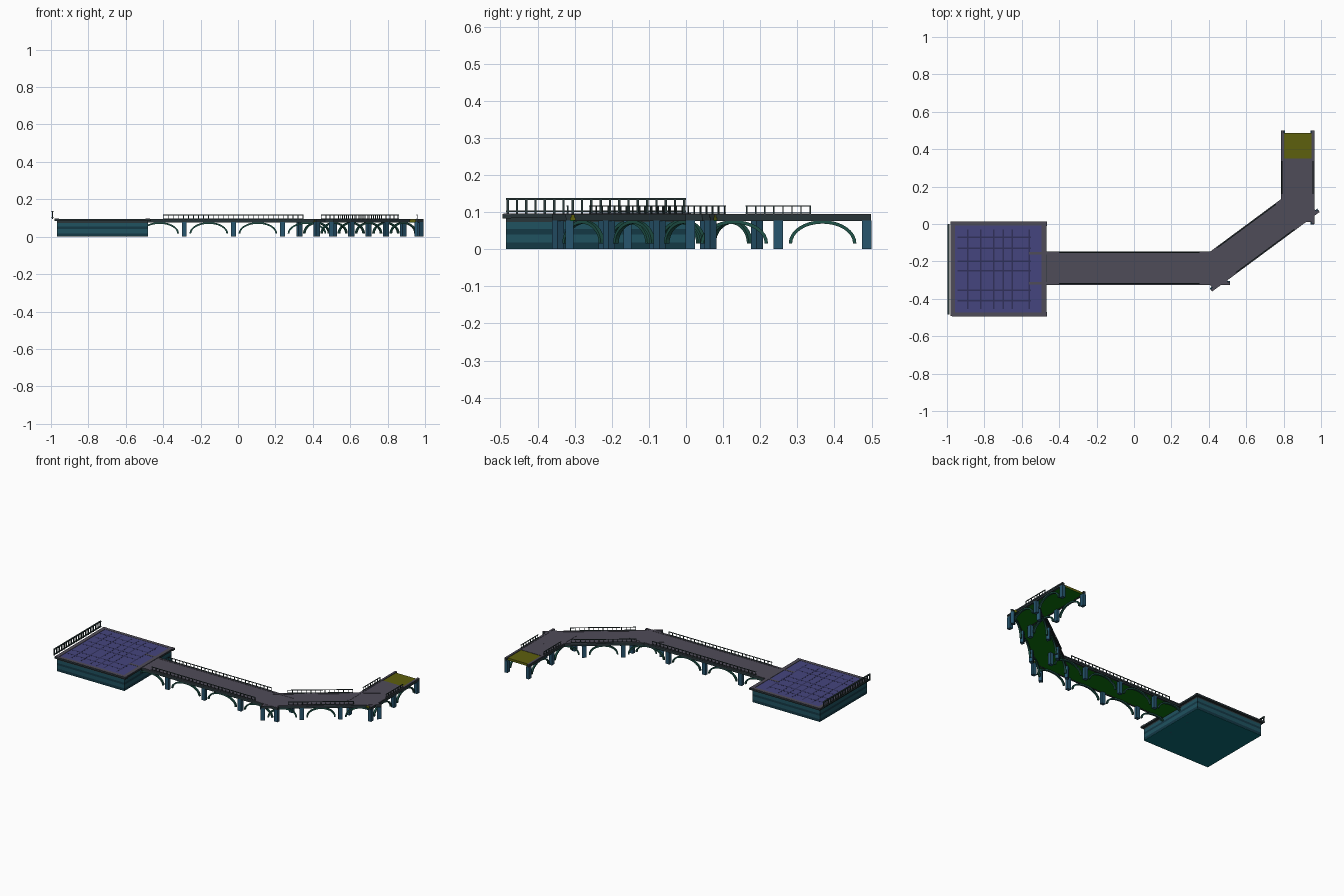
import bpy, bmesh
from math import radians, cos, sin, pi
from mathutils import Matrix

if "Cube" in bpy.data.objects:
    bpy.data.objects.remove(bpy.data.objects["Cube"])


def material(name, rgb):
    m = bpy.data.materials.new(name)
    m.diffuse_color = (*rgb, 1)
    m.use_nodes = True
    m.node_tree.nodes["Principled BSDF"].inputs["Base Color"].default_value = m.diffuse_color
    return m


STONE = material("blue_stone", (0.02, 0.09, 0.155))
BASE = material("teal_stone", (0.014, 0.085, 0.115))
BASE_DARK = material("dark_teal_stone", (0.007, 0.04, 0.06))
BOTTOM = material("teal_underside", (0.004, 0.15, 0.18))
ARCH = material("green_stone", (0.014, 0.085, 0.065))
SLAB = material("olive_slab", (0.11, 0.115, 0.004))
UNDER = material("green_underside", (0.004, 0.18, 0.004))
PAVING = material("grey_paving", (0.078, 0.072, 0.098))
TILE = material("blue_tile", (0.06, 0.06, 0.21))
JOINT = material("tile_joint", (0.03, 0.03, 0.10))
DARK = material("dark_trim", (0.022, 0.035, 0.04))
RAIL = material("dark_rail", (0.025, 0.045, 0.045))


def add_box(bm, x0, x1, y0, y1, z0, z1):
    size = Matrix.Diagonal((x1 - x0, y1 - y0, z1 - z0, 1))
    mid = Matrix.Translation(((x0 + x1) / 2, (y0 + y1) / 2, (z0 + z1) / 2))
    bmesh.ops.create_cube(bm, size=1, matrix=mid @ size)


def finish(name, bm, mat, matrix=Matrix()):
    bmesh.ops.recalc_face_normals(bm, faces=bm.faces)
    me = bpy.data.meshes.new(name)
    bm.to_mesh(me)
    bm.free()
    me.materials.append(mat)
    ob = bpy.data.objects.new(name, me)
    ob.matrix_world = matrix
    bpy.context.collection.objects.link(ob)
    return ob


def boxes(name, mat, items, matrix=Matrix()):
    bm = bmesh.new()
    for b in items:
        add_box(bm, *b)
    return finish(name, bm, mat, matrix)


def add_arch(bm, cx, cy, half, z0, z1, thick, depth, steps=16):
    # half-elliptical ring of rectangular section
    rings = []
    for i in range(steps + 1):
        a = pi * i / steps
        ring = []
        for r, d in ((0, -1), (0, 1), (thick, 1), (thick, -1)):
            ring.append(bm.verts.new((cx + (half - r) * cos(a), cy + d * depth / 2,
                                      z0 + (z1 - z0 - r) * sin(a))))
        rings.append(ring)
    for p, q in zip(rings, rings[1:]):
        for k in range(4):
            bm.faces.new((p[k], p[(k + 1) % 4], q[(k + 1) % 4], q[k]))
    bm.faces.new(rings[0])
    bm.faces.new(rings[-1])


def railing(half, y, z0, z1, t, spacing):
    # bottom rail, top rail and posts running along x
    n = round(2 * half / spacing)
    out = [(-half, half, y - t, y + t, z1 - t * 1.3, z1),
           (-half, half, y - t, y + t, z0, z0 + t)]
    for i in range(n + 1):
        x = -half + t + (2 * half - 2 * t) * i / n
        out.append((x - t * .7, x + t * .7, y - t * .7, y + t * .7, z0 - .004, z1))
    return out


def bridge(name, centre, angle, length, spans, pave_end=None):
    m = Matrix.Translation((*centre, 0)) @ Matrix.Rotation(radians(angle), 4, 'Z')
    h = length / 2
    off = 0.078
    step = length / spans
    end = h if pave_end is None else pave_end
    # deck: green underside, olive slab, grey paving
    boxes(name + "_underside", UNDER, [(-h, h, -.0775, .0775, .077, .079)], m)
    boxes(name + "_slab", SLAB, [(-h, h, -.078, .078, .0785, .092)], m)
    boxes(name + "_paving", PAVING, [(-h, end, -.076, .076, .0905, .094)], m)
    # dark edge beams with a grey cap
    beams, caps = [], []
    for s in (-1, 1):
        y = s * .081
        beams += [(-h - .012, h + .012, y - .006, y + .006, .076, .086),
                  (-h - .012, h + .012, y - .008, y + .008, .086, .0935)]
        caps.append((-h - .012, h + .012, y - .0075, y + .0065, .0925, .0955))
    boxes(name + "_edge_beams", DARK, beams, m)
    boxes(name + "_edge_caps", PAVING, caps, m)
    # piers on both sides
    piers = []
    for i in range(spans + 1):
        x = -h + step * i
        for s in (-1, 1):
            piers.append((x - .013, x + .013, s * off - .0105, s * off + .0105, 0, .078))
    boxes(name + "_piers", STONE, piers, m)
    # arches between piers
    bm = bmesh.new()
    for i in range(spans):
        for s in (-1, 1):
            add_arch(bm, -h + step * (i + .5), s * off, step / 2 - .028, .016, .078, .009, .012)
    finish(name + "_arches", bm, ARCH, m)
    # railings
    rails = []
    for s in (-1, 1):
        rails += railing(h - .15, s * .083, .0965, .118, .0025, .027)
    boxes(name + "_railings", RAIL, rails, m)


bridge("long_bridge", (-.025, -.236), 0, 1.05, 4)
bridge("diagonal_bridge", (.652, -.077), 36.5, .69, 3)
bridge("end_bridge", (.875, .249), 90, .476, 2, pave_end=.101)

# square platform with darker bands
X0, X1, Y0, Y1 = -.968, -.482, -.485, 0
boxes("platform_bottom", BOTTOM, [(X0, X1, Y0, Y1, 0, .002)])
for i, (z0, z1, mat) in enumerate(((.002, .018, BASE_DARK), (.018, .04, BASE), (.04, .054, BASE_DARK),
                                   (.054, .074, BASE), (.074, .084, DARK))):
    boxes(f"platform_base_{i}", mat, [(X0, X1, Y0, Y1, z0, z1)])
boxes("platform_floor", TILE, [(X0, X1, Y0, Y1, .084, .0945)])

# platform rim: dark beams with grey caps
rim, caps = [], []
for x in (X0, X1):
    rim.append((x - .013, x + .013, Y0 - .008, Y1 + .014, .084, .0945))
    caps.append((x - .012, x + .012, Y0 - .007, Y1 + .013, .093, .0965))
for y in (Y0 + .002, Y1 + .002):
    rim.append((X0 - .005, X1 + .016, y - .012, y + .012, .083, .0935))
    caps.append((X0 - .004, X1 + .015, y - .011, y + .011, .092, .0955))
boxes("platform_rim", DARK, rim)
boxes("platform_rim_caps", PAVING, caps)

# tile joints
joints = []
for x in (-.89, -.82, -.75, -.70, -.65, -.56):
    joints.append((x - .004, x + .004, -.455, -.03, .093, .0949))
for y in (-.41, -.355, -.25, -.20, -.13, -.07):
    joints.append((-.945, -.55, y - .004, y + .004, .093, .0949))
boxes("platform_tile_joints", JOINT, joints)

# tall railing on the outer platform side
m = Matrix.Translation((-.992, -.2425, 0)) @ Matrix.Rotation(radians(90), 4, 'Z')
boxes("platform_railing", RAIL, railing(.2425, 0, .1, .138, .0045, .0255), m)
